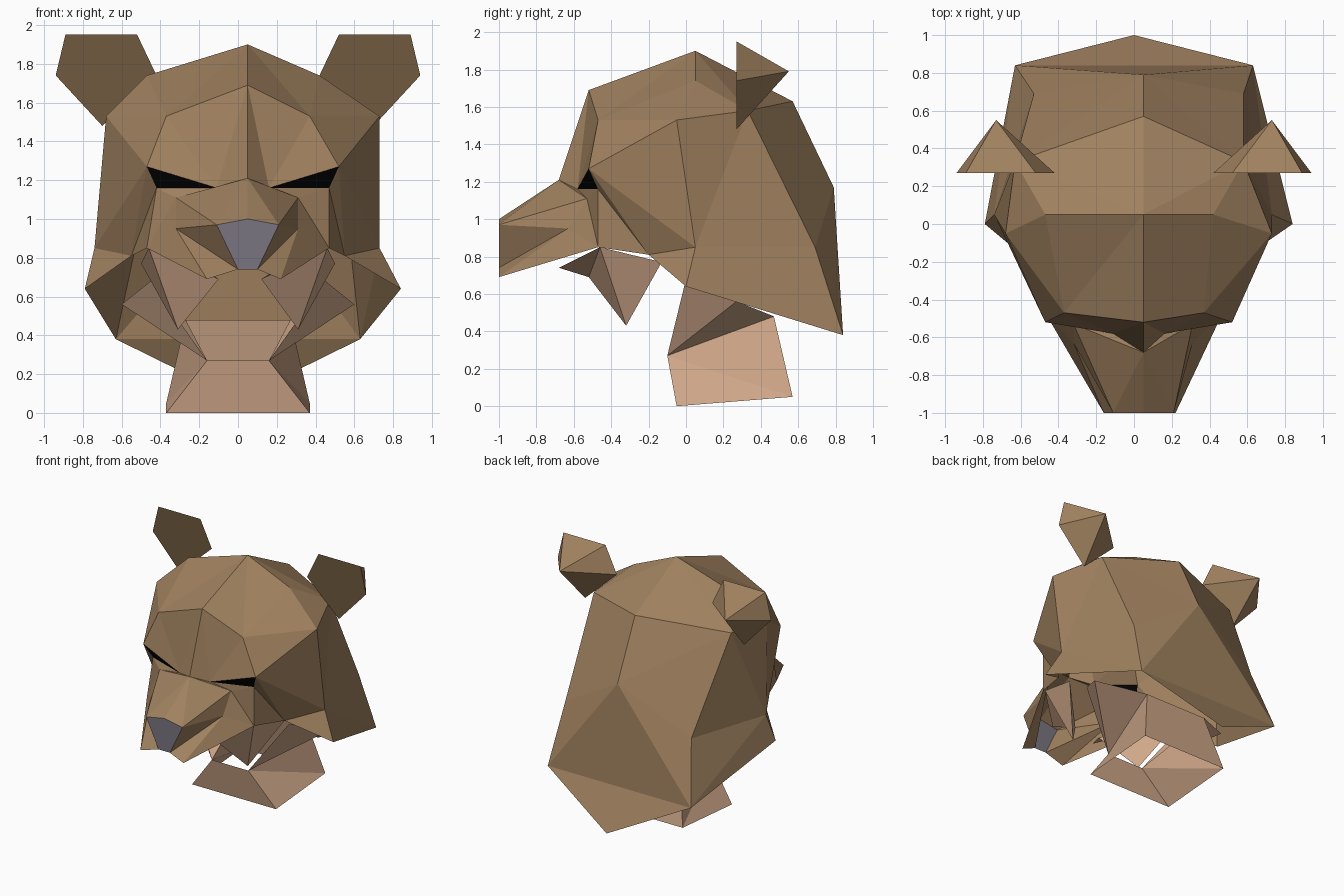
import bpy, bmesh
from mathutils import Vector

if "Cube" in bpy.data.objects:
    bpy.data.objects.remove(bpy.data.objects["Cube"])


def material(name, r, g, b):
    m = bpy.data.materials.new(name)
    lin = [((c / 255 + 0.055) / 1.055) ** 2.4 for c in (r, g, b)]
    m.diffuse_color = (*lin, 1)
    m.use_nodes = True
    m.node_tree.nodes["Principled BSDF"].inputs["Base Color"].default_value = m.diffuse_color
    return m


FUR = material("brown_fur", 160, 129, 95)
EAR = material("dark_ear_fur", 112, 90, 63)
TAN = material("tan_skin", 207, 167, 137)
NOSE = material("slate_nose", 122, 117, 129)
BLACK = material("black_eye", 3, 3, 3)


def build(name, mat, points, *groups, facing_front=False):
    # midline points are (x, y, z), paired points (right x, left x, y, z)
    # each face is built on both sides, '~' picks the opposite side
    bm = bmesh.new()
    verts = {}

    def vert(key, side):
        p = points[key]
        if len(p) == 3:
            side, co = 0, p
        else:
            co = (p[side], p[2], p[3])
        if (key, side) not in verts:
            verts[key, side] = bm.verts.new(co)
        return verts[key, side]

    for face in [f for g in groups for f in g.split(",")]:
        words = face.split()
        once = "~" in face or all(len(points[w]) == 3 for w in words)
        for side in ((0,) if once else (0, 1)):
            vs = [vert(w.strip("~"), 1 - side if "~" in w else side) for w in words]
            bm.faces.new(vs if side == 0 else vs[::-1])
    bmesh.ops.recalc_face_normals(bm, faces=bm.faces)
    if facing_front:
        flip = [f for f in bm.faces if f.normal.y > 0]
    else:
        # turn open shells outward
        mid = sum((v.co for v in bm.verts), Vector()) / len(bm.verts)
        out = sum(f.calc_area() * f.normal.dot(f.calc_center_median() - mid) for f in bm.faces)
        flip = list(bm.faces) if out < 0 else []
    if flip:
        bmesh.ops.reverse_faces(bm, faces=flip)
    mesh = bpy.data.meshes.new(name)
    bm.to_mesh(mesh)
    bm.free()
    mesh.materials.append(mat)
    ob = bpy.data.objects.new(name, mesh)
    bpy.context.collection.objects.link(ob)
    return ob


# shared landmarks of the head
head = {
    "crown": (.05, .05, 1.9), "brow": (.05, -.52, 1.69), "bridge": (.05, -.68, 1.21),
    "back": (.05, .57, 1.63), "nape": (.05, .79, 1.17), "tail": (0, 1, .07),
    "top": (.42, -.47, .05, 1.74), "side": (.73, -.68, -.05, 1.53),
    "fore": (.37, -.37, -.47, 1.53), "temple": (.52, -.47, -.52, 1.27),
    "rear": (.58, -.63, .33, 1.58), "hind": (.58, -.53, .69, .85),
    "corner": (.63, -.63, .84, .38), "jowl": (.84, -.79, 0, .64),
    "cheek": (.73, -.74, .05, .85), "lip": (.55, -.55, -.2, .81),
    "mouth": (.47, -.47, -.47, .85),
    "eye_in": (.16, -.11, -.58, 1.16), "eye_low": (.47, -.42, -.47, 1.16),
}
snout = {
    "ridge": (.31, -.32, -.53, 1.11), "whisker": (.31, -.32, -.63, .95),
    "tip": (.05, -1, 1.0), "nostril": (.21, -.11, -1, .97),
    "philtrum": (.1, 0, -1, .74), "chop": (.22, -.16, -1, .69),
}
head.update(snout)

# skull: crown, nape with its neck flap, sides and brow
crown = "crown brow fore, crown fore top, top fore side, fore temple side, top side rear, crown top rear"
nape = "crown rear back, back rear nape, rear hind nape, hind corner nape, nape corner corner~, tail corner corner~"
sides = "side cheek rear, rear cheek hind, cheek corner hind, cheek jowl corner, side temple cheek"
brow = "temple lip cheek, lip jowl cheek, temple eye_low lip, brow eye_in bridge, brow fore eye_in, fore temple eye_in"
build("skull", FUR, head, crown, nape, sides, brow)

# muzzle: hollow, open underneath
bridge = "bridge eye_in ridge, eye_in eye_low ridge, bridge ridge nostril, bridge nostril tip, ridge whisker nostril"
chops = "ridge mouth whisker, eye_low mouth ridge, eye_low lip mouth, whisker mouth chop"
front = "whisker chop philtrum, nostril whisker philtrum"
build("muzzle", FUR, head, bridge, chops, front)

# slanted eyes and nose pad fill the gaps left in the face
build("eyes", BLACK, head, "temple eye_in eye_low", facing_front=True)
build("nose", NOSE, head, "tip nostril philtrum philtrum~ nostril~", facing_front=True)

# ears: a flat front with a pointed back
ear = {
    "a": (.52, -.52, .27, 1.95), "b": (.89, -.89, .27, 1.95), "c": (.94, -.94, .27, 1.74),
    "d": (.70, -.70, .27, 1.48), "e": (.42, -.42, .27, 1.74), "apex": (.73, -.73, .55, 1.79),
}
build("ear_backs", FUR, ear, "a b apex, b c apex, c d apex, d e apex, e a apex")
build("ear_fronts", EAR, ear, "a e d c b", facing_front=True)

# neck band and the throat flaps joining it to the head
neck = {
    "front_top": (.16, -.16, -.1, .27), "front_low": (.37, -.37, -.05, 0),
    "back_top": (.27, -.27, .47, .48), "back_low": (.37, -.37, .57, .05),
    "throat_back": (.6, -.6, .27, .56), "throat_front": (.45, -.45, 0, .68),
}
panels = "front_top front_low front_low~ front_top~, back_top back_low back_low~ back_top~"
flanks = "front_top back_top back_low, front_top back_low front_low"
build("neck", TAN, neck, panels, flanks)
build("throat", TAN, neck, "front_top throat_front throat_back, front_top throat_back back_top")

# pointed lower jaw flaps inside the mouth
jaw = {
    "mouth": (.46, -.46, -.46, .85), "point": (.31, -.31, -.32, .43),
    "hinge": (.5, -.5, -.13, .77), "inner": (.12, -.1, -.52, .69),
    "gum": (.2, -.18, -.68, .74),
}
build("lower_jaw", TAN, jaw, "mouth inner point, mouth point hinge, mouth gum inner, inner hinge point")
